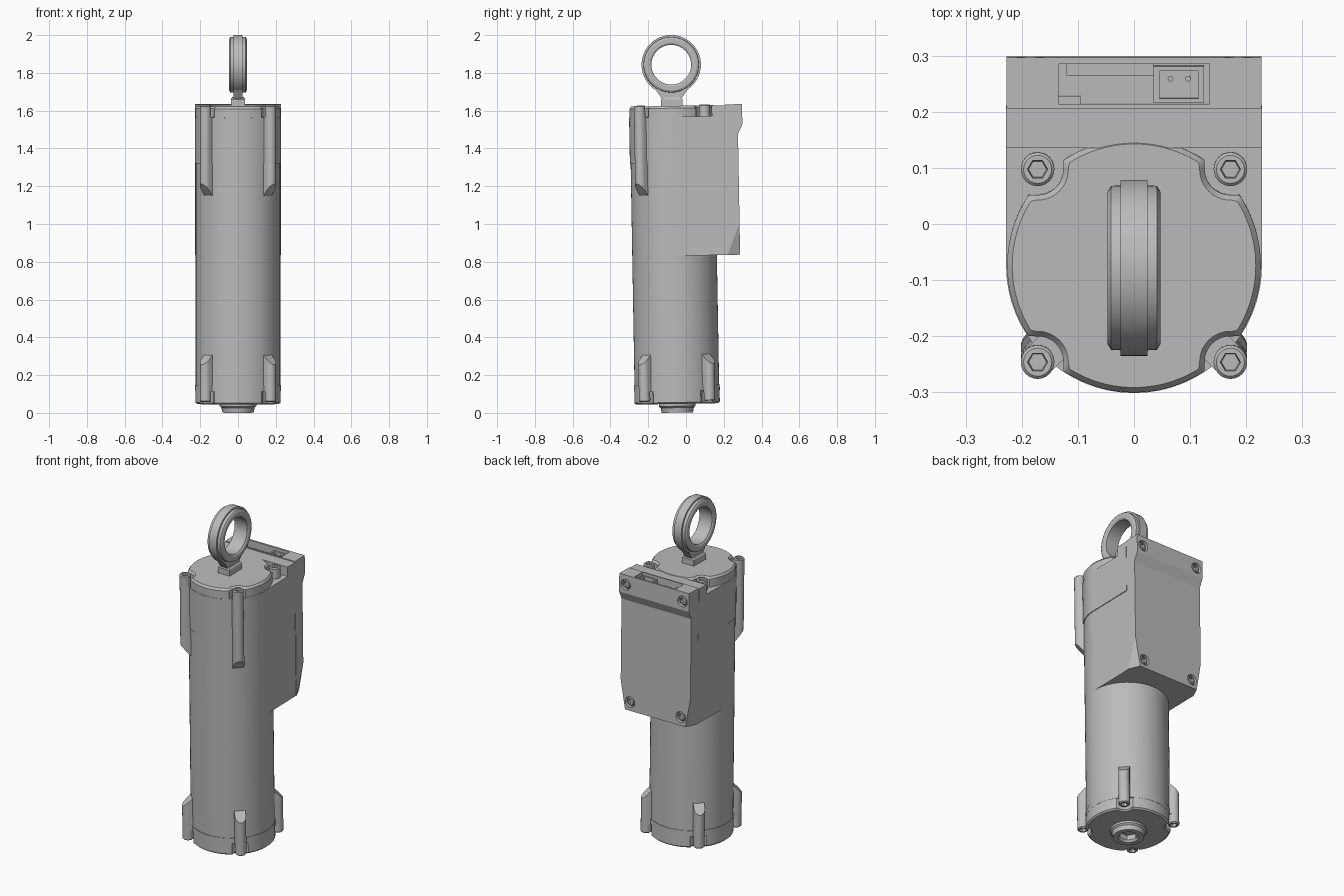
import bpy, bmesh
from math import sin, cos, pi, sqrt, radians
from mathutils import Matrix, Vector

cube = bpy.data.objects.get("Cube")
if cube:
    bpy.data.objects.remove(cube)

# Single grey finish
GREY = (0.5, 0.5, 0.5, 1)
mat = bpy.data.materials.new("metal_grey")
mat.use_nodes = True
mat.diffuse_color = GREY
mat.node_tree.nodes["Principled BSDF"].inputs["Base Color"].default_value = GREY

# The whole assembly leans back by one degree
LEAN = Matrix.Translation((0, -0.046, 0.0015)) @ Matrix.Rotation(radians(1), 4, "X")
SCREW_DIST = 0.243
DIAGONALS = [radians(a) for a in (45, 135, 225, 315)]


def make(name, bm, place=Matrix(), smooth=True):
    bmesh.ops.recalc_face_normals(bm, faces=bm.faces)
    mesh = bpy.data.meshes.new(name)
    bm.to_mesh(mesh)
    bm.free()
    mesh.materials.append(mat)
    ob = bpy.data.objects.new(name, mesh)
    bpy.context.collection.objects.link(ob)
    ob.matrix_world = LEAN @ place
    if smooth:
        bpy.ops.object.select_all(action="DESELECT")
        bpy.context.view_layer.objects.active = ob
        ob.select_set(True)
        bpy.ops.object.shade_smooth_by_angle(angle=radians(30))
    return ob


def loft(name, rings, place=Matrix(), closed=False, smooth=True):
    """Skin a stack of rings, capping the ends or joining last to first."""
    bm = bmesh.new()
    rows = [[bm.verts.new(p) for p in ring] for ring in rings]
    pairs = list(zip(rows, rows[1:]))
    if closed:
        pairs.append((rows[-1], rows[0]))
    else:
        bm.faces.new(rows[0])
        bm.faces.new(rows[-1])
    n = len(rows[0])
    for a, b in pairs:
        for i in range(n):
            j = (i + 1) % n
            bm.faces.new((a[i], a[j], b[j], b[i]))
    return make(name, bm, place, smooth)


def circle(r, z, n=64):
    return [(r * cos(2 * pi * i / n), r * sin(2 * pi * i / n), z) for i in range(n)]


def hexagon(r, z, n=24):
    ring = []
    for i in range(n):
        a = 2 * pi * i / n
        k = r * cos(pi / 6) / cos(a % (pi / 3) - pi / 6)
        ring.append((k * cos(a), k * sin(a), z))
    return ring


def notched(r, notch, z, n=192):
    """Circle with a round bite at each diagonal for the screws."""
    ring = []
    for i in range(n):
        a = 2 * pi * i / n
        off = a % (pi / 2) - pi / 4
        room = notch ** 2 - (SCREW_DIST * sin(off)) ** 2
        k = min(r, SCREW_DIST * cos(off) - sqrt(room)) if room > 0 else r
        ring.append((k * cos(a), k * sin(a), z))
    return ring


def prism(name, profile, half, smooth=False):
    """Extrude a y-z profile across x."""
    return loft(name, [[(x, y, z) for y, z in profile] for x in (-half, half)], smooth=smooth)


def box(name, x0, x1, y0, y1, z0, z1):
    ring = ((x0, y0), (x1, y0), (x1, y1), (x0, y1))
    return loft(name, [[(x, y, z) for x, y in ring] for z in (z0, z1)], smooth=False)


def screw(name, place, height, r=0.03):
    loft(name, [circle(r, 0, 24), circle(r, height - 0.005, 24), circle(r - 0.005, height, 24),
                hexagon(0.018, height), hexagon(0.016, height - 0.018)], place)


def post(name, angle, flat_z, slant_z, slope):
    """Screw post on the body wall with one slanted end."""
    outline = [(0.17, -0.03)]
    outline += [(SCREW_DIST + 0.03 * cos(t), 0.03 * sin(t))
                for t in (pi * (i / 12 - 0.5) for i in range(13))]
    outline += [(0.17, 0.03)]
    loft(name, [[(x, y, flat_z) for x, y in outline],
                [(x, y, slant_z + slope * (x - 0.22)) for x, y in outline]],
         Matrix.Rotation(angle, 4, "Z"))


def cut(target, cutter):
    cutter.hide_render = True
    cutter.hide_viewport = True
    cutter.display_type = "WIRE"
    mod = target.modifiers.new("cut", "BOOLEAN")
    mod.object = cutter
    mod.solver = "EXACT"


# Tubular body and end caps
loft("main_tube", [circle(0.224, z) for z in (0.145, 1.32)])
loft("upper_housing", [circle(0.228, z) for z in (1.32, 1.565)])
loft("top_cap", [notched(0.226, 0.046, 1.565), notched(0.226, 0.046, 1.612),
                 notched(0.217, 0.055, 1.624)])
loft("bottom_collar", [circle(0.227, z) for z in (0.115, 0.147)])
loft("bottom_cap", [notched(0.217, 0.052, 0.046), notched(0.226, 0.044, 0.054),
                    notched(0.226, 0.044, 0.12)])

# Bottom boss with a hexagonal hole
loft("bottom_boss", [circle(0.097, 0.05, 48), circle(0.097, 0.034, 48), circle(0.088, 0.026, 48),
                     circle(0.083, 0, 48), circle(0.055, 0, 48), hexagon(0.05, 0.012, 48),
                     hexagon(0.05, 0.04, 48)])

# Screw posts and end screws
for i, a in enumerate(DIAGONALS):
    spot = Matrix.Translation((SCREW_DIST * cos(a), SCREW_DIST * sin(a), 0))
    screw(f"top_screw_{i}", spot @ Matrix.Translation((0, 0, 1.56)), 0.068)
    screw(f"bottom_screw_{i}", spot @ Matrix.Translation((0, 0, 0.12)) @ Matrix.Rotation(pi, 4, "X"), 0.06)
    post(f"bottom_post_{i}", a, 0.115, 0.31, -1)
    if sin(a) < 0:
        post(f"top_post_{i}", a, 1.568, 1.15, 1.2)

# Control box behind the tube
box("box_lower", -0.224, 0.224, 0, 0.28, 0.83, 1.32)
box("box_upper", -0.228, 0.228, 0, 0.28, 1.32, 1.566)
box("box_raised_wall", -0.228, 0.228, 0.21, 0.28, 1.56, 1.622)

# Rear cover with thick top lip and tapered lower corners
cover = prism("rear_cover", [(0.28, 0.83), (0.347, 0.83), (0.347, 1.47), (0.371, 1.52),
                             (0.371, 1.627), (0.28, 1.627)], 0.227)
bm = bmesh.new()
bm.from_mesh(cover.data)
for s in (-1, 1):
    top, side, back = (Vector(p) for p in ((s * 0.227, 0.347, 1.0), (s * 0.227, 0.281, 0.83),
                                           (s * 0.197, 0.347, 0.83)))
    normal = (side - top).cross(back - top)
    if normal.x * s < 0:
        normal.negate()
    bmesh.ops.bisect_plane(bm, geom=bm.verts[:] + bm.edges[:] + bm.faces[:], plane_co=top,
                           plane_no=normal, clear_outer=True)
    bmesh.ops.holes_fill(bm, edges=[e for e in bm.edges if e.is_boundary])
bmesh.ops.recalc_face_normals(bm, faces=bm.faces)
bm.to_mesh(cover.data)
bm.free()

# Counterbored cover screws
for x, y, z in ((0.185, 0.371, 1.57), (0.165, 0.347, 0.88)):
    for s in (-1, 1):
        place = Matrix.Translation((s * x, y - 0.02, z)) @ Matrix.Rotation(-pi / 2, 4, "X")
        bore = loft("screw_bore_cutter", [circle(0.031, h, 32) for h in (0, 0.05)], place, smooth=False)
        cut(cover, bore)
        screw("cover_screw", place @ Matrix.Translation((0, 0, -0.002)), 0.016, 0.025)

# Socket pocket in the top of the cover
cut(cover, box("pocket_cutter", -0.135, 0.135, 0.288, 0.36, 1.535, 1.7))
connector = box("connector", 0.035, 0.125, 0.29, 0.355, 1.53, 1.612)
cut(connector, box("connector_cutter", 0.045, 0.115, 0.298, 0.347, 1.59, 1.7))
for x in (0.065, 0.096):
    loft("connector_pin", [circle(0.005, z, 16) for z in (1.58, 1.605)],
         Matrix.Translation((x, 0.333, 0)))
box("pocket_block", -0.135, -0.095, 0.286, 0.302, 1.53, 1.6)
box("pocket_rail", -0.12, 0.036, 0.338, 0.362, 1.53, 1.585)

# Lifting eye: nut, neck and stepped ring
loft("eye_nut", [[(x * k, y * k, z) for x, y in ((-0.038, -0.057), (0.038, -0.057),
                                                 (0.038, 0.057), (-0.038, 0.057))]
                 for z, k in ((1.62, 1), (1.658, 1), (1.67, 0.8))], smooth=False)
prism("eye_neck", [(-0.05, 1.66), (0.05, 1.66), (0.077, 1.7), (0.125, 1.763), (0.08, 1.747),
                   (0, 1.718), (-0.08, 1.747), (-0.125, 1.763), (-0.077, 1.7)], 0.024)
half = [(0.105, 0.041), (0.114, 0.047), (0.136, 0.047), (0.146, 0.041), (0.147, 0.024), (0.157, 0.024)]
section = half + [(r, -w) for r, w in reversed(half)]
loft("eye_ring", [circle(r, w) for r, w in section],
     Matrix.Translation((0, 0, 1.842)) @ Matrix.Rotation(pi / 2, 4, "Y"), closed=True)
